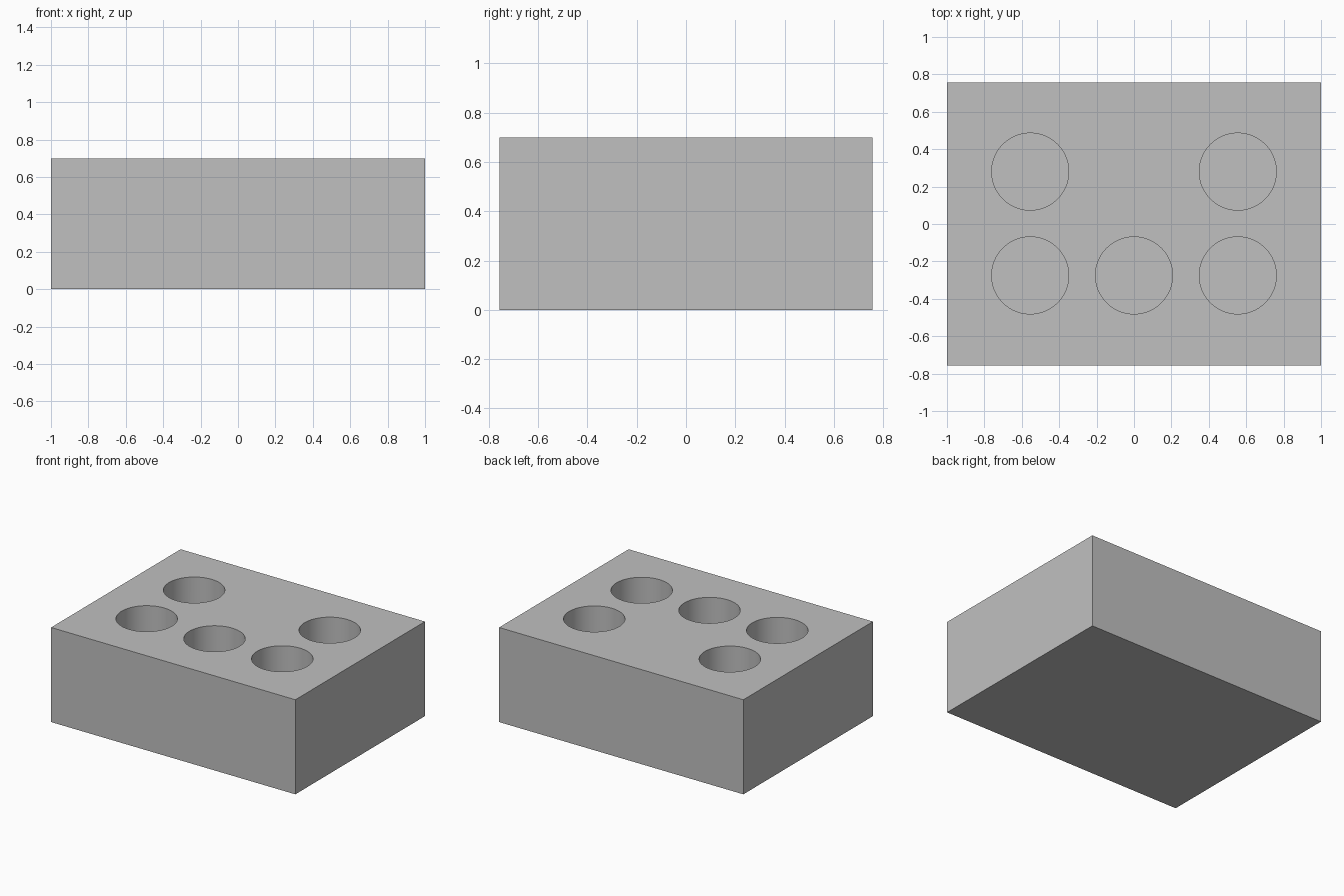
import bpy
import math

cube = bpy.data.objects.get("Cube")
if cube:
    bpy.data.objects.remove(cube, do_unlink=True)

WIDTH, DEPTH, HEIGHT = 2.0, 1.515, 0.70
HOLE_RADIUS, HOLE_DEPTH = 0.206, 0.55
HOLES = [(-0.555, 0.28), (0.555, 0.28),
         (-0.555, -0.275), (0.0, -0.275), (0.555, -0.275)]

# Single grey material
grey = bpy.data.materials.new("silver grey")
grey.use_nodes = True
colour = (0.527, 0.527, 0.527, 1.0)
grey.diffuse_color = colour
grey.node_tree.nodes["Principled BSDF"].inputs["Base Color"].default_value = colour

# Solid rectangular block
bpy.ops.mesh.primitive_cube_add(size=1, location=(0, 0, HEIGHT / 2))
block = bpy.context.object
block.name = "holder_block"
block.scale = (WIDTH, DEPTH, HEIGHT)
bpy.ops.object.transform_apply(location=True, rotation=False, scale=True)
block.data.materials.append(grey)


def drill(x, y):
    """Cut one blind round hole down from the top face."""
    length = HOLE_DEPTH + 0.1
    bpy.ops.mesh.primitive_cylinder_add(
        vertices=96, radius=HOLE_RADIUS, depth=length,
        location=(x, y, HEIGHT - HOLE_DEPTH + length / 2))
    cutter = bpy.context.object
    cutter.name = "hole_cutter"
    cutter.hide_render = True
    cutter.data.materials.append(grey)
    bpy.context.view_layer.objects.active = block
    mod = block.modifiers.new("hole", 'BOOLEAN')
    mod.operation = 'DIFFERENCE'
    mod.solver = 'EXACT'
    mod.object = cutter
    bpy.ops.object.modifier_apply(modifier=mod.name)
    bpy.data.objects.remove(cutter, do_unlink=True)


# Five round pockets, leaving the middle of the back row solid
for hx, hy in HOLES:
    drill(hx, hy)

# Smooth hole walls, sharp rims and box edges
bpy.ops.object.select_all(action='DESELECT')
block.select_set(True)
bpy.context.view_layer.objects.active = block
bpy.ops.object.shade_smooth_by_angle(angle=math.radians(30))
